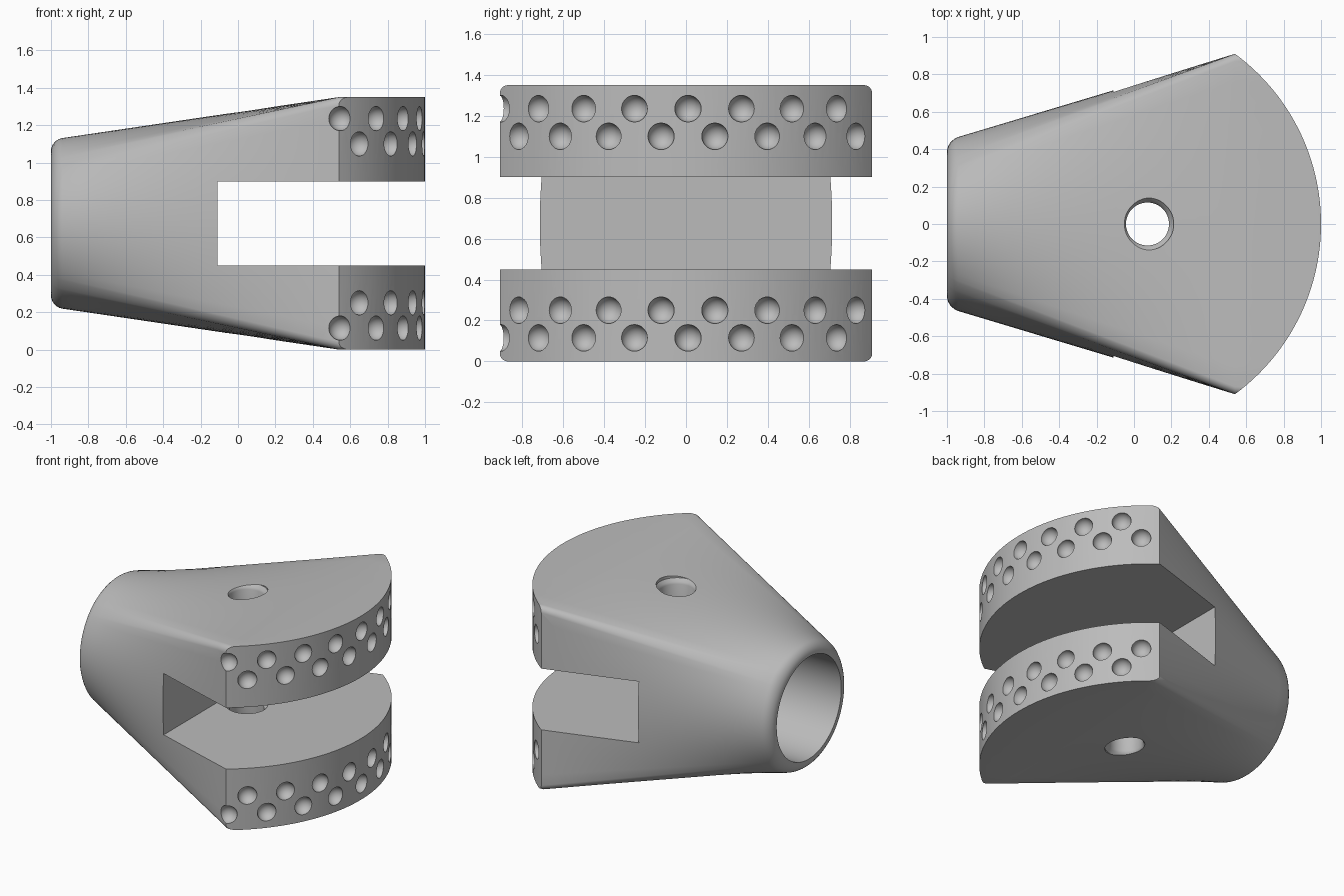
import bpy, bmesh
from math import sin, cos, radians, pi
from mathutils import Matrix, Vector

cube = bpy.data.objects.get("Cube")
if cube:
    bpy.data.objects.remove(cube, do_unlink=True)

MID = 0.675                       # height of the symmetry plane
FLARE_X = 0.54                    # where the taper ends
HALF_Y, HALF_Z, CORNER = 0.91, MID, 0.04
NECK_R, FILLET = 0.447, 0.06
ARC_X, ARC_R = -0.13, 1.13        # curved front: centre and radius

grey = bpy.data.materials.new("light grey")
grey.use_nodes = True
grey.diffuse_color = (0.5, 0.5, 0.5, 1)
grey.node_tree.nodes["Principled BSDF"].inputs["Base Color"].default_value = (0.5, 0.5, 0.5, 1)


def make_object(name, bm):
    bmesh.ops.recalc_face_normals(bm, faces=bm.faces[:])
    mesh = bpy.data.meshes.new(name)
    bm.to_mesh(mesh)
    bm.free()
    mesh.materials.append(grey)
    obj = bpy.data.objects.new(name, mesh)
    bpy.context.collection.objects.link(obj)
    return obj


def loft(name, rings):
    """Skin a list of equal closed rings and cap both ends."""
    bm = bmesh.new()
    rows = [[bm.verts.new(p) for p in ring] for ring in rings]
    n = len(rows[0])
    for a, b in zip(rows, rows[1:]):
        for i in range(n):
            j = (i + 1) % n
            bm.faces.new((a[i], a[j], b[j], b[i]))
    bm.faces.new(rows[0])
    bm.faces.new(rows[-1])
    return make_object(name, bm)


def lathe(name, profile, centre, segments=64, axis="Z"):
    """Stack of circles given as (position, radius) along an axis."""
    rings = []
    for h, r in profile:
        ring = []
        for i in range(segments):
            u, v = r * cos(2 * pi * i / segments), r * sin(2 * pi * i / segments)
            p = (u, v, h) if axis == "Z" else (h, u, v)
            ring.append(Vector(centre) + Vector(p))
        rings.append(ring)
    return loft(name, rings)


# Matched quarter outlines: unit circle direction and rounded rectangle point
def quarter_outline(side=8, corner=6):
    flat_y, flat_z = HALF_Y - CORNER, HALF_Z - CORNER
    pairs = []
    for i in range(side):
        s = i / side
        pairs.append((39 * s, HALF_Y, flat_z * s))
    for i in range(corner + 1):
        a = radians(90 * i / corner)
        pairs.append((39 + 12 * i / corner, flat_y + CORNER * cos(a), flat_z + CORNER * sin(a)))
    for i in range(1, side + 1):
        s = i / side
        pairs.append((51 + 39 * s, flat_y * (1 - s), HALF_Z))
    return [(Vector((cos(radians(t)), sin(radians(t)))), Vector((y, z))) for t, y, z in pairs]


QUARTER = quarter_outline()


def section(x, scale=1.0):
    t = min((x + 1) / (FLARE_X + 1), 1)
    q = [(c * NECK_R).lerp(r, t) * scale for c, r in QUARTER]
    upper = q + [Vector((-p.x, p.y)) for p in reversed(q[:-1])]
    full = upper + [Vector((p.x, -p.y)) for p in reversed(upper[1:-1])]
    return [(x, p.x, MID + p.y) for p in full]


# Tapered body with a rounded neck edge
rings = []
for i in range(6):
    a = radians(90 - 15 * i)
    rings.append(section(-1 + FILLET * (1 - sin(a)), 1 - FILLET * (1 - cos(a)) / NECK_R))
start = -1 + FILLET
rings += [section(start + (FLARE_X - start) * i / 16) for i in range(17)]
rings.append(section(1.15))
body = loft("clevis_body", rings)

# Curved front limit
arc = lathe("front_arc_limit", [(-0.3, ARC_R), (1.65, ARC_R)], (ARC_X, 0, 0), 160)

# Slot between the two plates
bm = bmesh.new()
bmesh.ops.create_cube(bm, size=1)
bmesh.ops.transform(bm, matrix=Matrix.Translation((0.69, 0, MID)) @ Matrix.Diagonal((1.6, 2.4, 0.45, 1)),
                    verts=bm.verts[:])
slot = make_object("slot_cutter", bm)

# Pin hole with flared rims
half = [(0.21, 0.14), (0.225, 0.14), (0.25, 0.115), (0.57, 0.115), (0.585, 0.122), (0.605, 0.14), (0.8, 0.14)]
pin = lathe("pin_hole_cutter", [(-h, r) for h, r in reversed(half)] + half, (0.072, 0, MID), 48)

# Round socket in the neck
socket = lathe("socket_cutter", [(-1.1, 0.375), (-0.3, 0.375)], (0, 0, MID), 64, "X")

# Two staggered rows of dimples on each plate
bm = bmesh.new()
for j in range(-8, 8):
    a = radians(0.5 + 6.7 * j)
    offset = 0.56 if j % 2 == 0 else 0.425
    for side in (-1, 1):
        place = Vector((ARC_X + ARC_R * cos(a), ARC_R * sin(a), MID + side * offset))
        bmesh.ops.create_uvsphere(bm, u_segments=24, v_segments=14, radius=0.065,
                                  matrix=Matrix.Translation(place))
dimples = make_object("dimple_cutter", bm)

# Cut the body and keep only the finished mesh
cutters = [(arc, "INTERSECT"), (slot, "DIFFERENCE"), (pin, "DIFFERENCE"),
           (socket, "DIFFERENCE"), (dimples, "DIFFERENCE")]
for cutter, operation in cutters:
    cutter.hide_render = True
    mod = body.modifiers.new(cutter.name, "BOOLEAN")
    mod.operation = operation
    mod.solver = "EXACT"
    mod.object = cutter
graph = bpy.context.evaluated_depsgraph_get()
finished = bpy.data.meshes.new_from_object(body.evaluated_get(graph))
body.modifiers.clear()
body.data = finished
for cutter, _ in cutters:
    bpy.data.objects.remove(cutter, do_unlink=True)

# Smooth shading with crisp cut edges
bpy.ops.object.select_all(action="DESELECT")
body.select_set(True)
bpy.context.view_layer.objects.active = body
bpy.ops.object.shade_smooth_by_angle(angle=radians(30))
